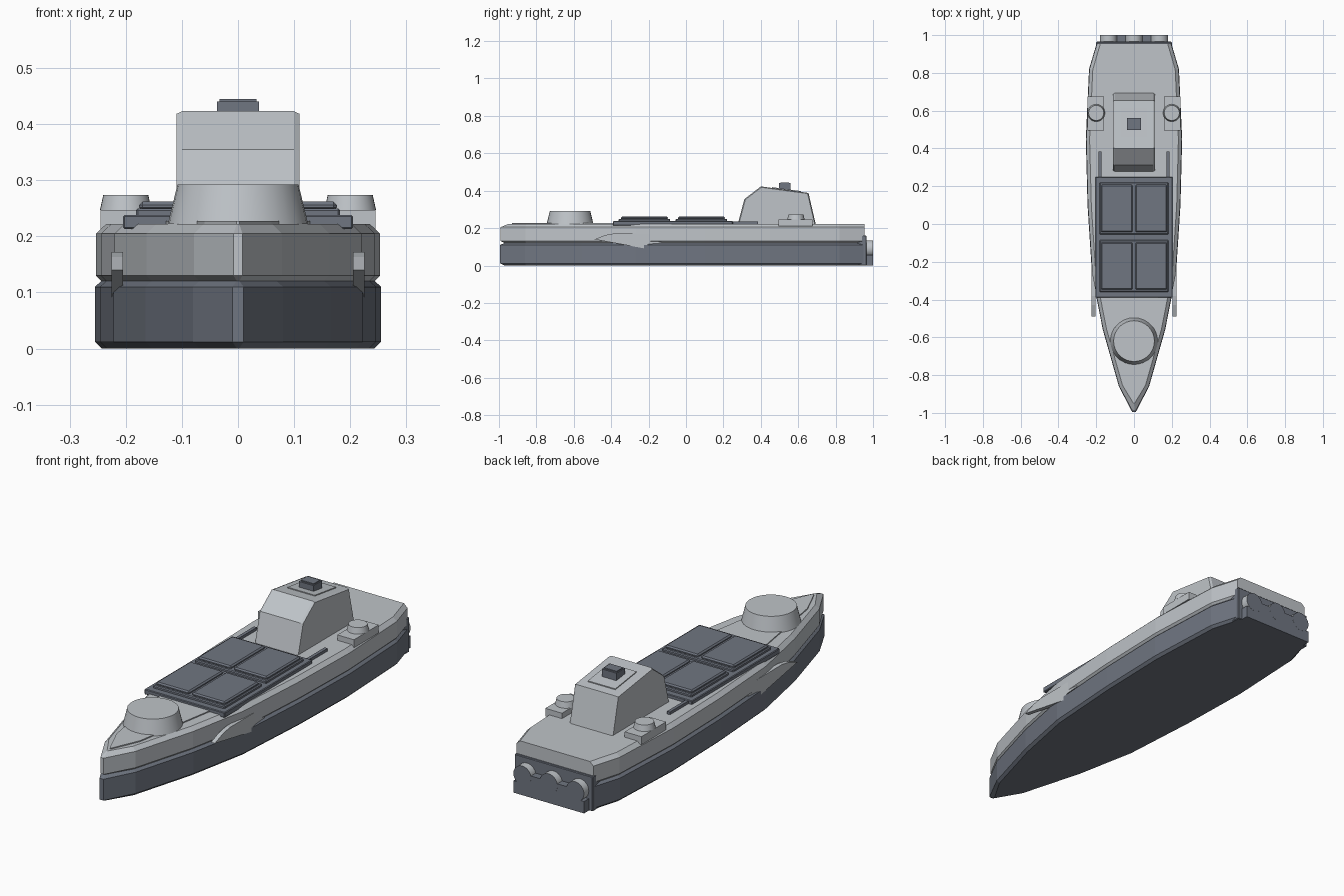
import bpy, bmesh, math
from mathutils import Vector

cube = bpy.data.objects.get("Cube")
if cube:
    bpy.data.objects.remove(cube, do_unlink=True)


def material(name, rgb):
    m = bpy.data.materials.new(name)
    m.use_nodes = True
    m.diffuse_color = (*rgb, 1)
    bsdf = next(n for n in m.node_tree.nodes if n.type == "BSDF_PRINCIPLED")
    bsdf.inputs["Base Color"].default_value = (*rgb, 1)
    return m


LIGHT = material("light grey paint", (0.52, 0.55, 0.58))
DARK = material("dark slate paint", (0.16, 0.18, 0.22))


def finish(name, bm, *mats):
    bmesh.ops.recalc_face_normals(bm, faces=bm.faces)
    mesh = bpy.data.meshes.new(name)
    bm.to_mesh(mesh)
    bm.free()
    ob = bpy.data.objects.new(name, mesh)
    for m in mats:
        mesh.materials.append(m)
    bpy.context.collection.objects.link(ob)
    return ob


def loft(name, rings, mat):
    """Skin a stack of closed rings and cap both ends."""
    bm = bmesh.new()
    loops = [[bm.verts.new(p) for p in ring] for ring in rings]
    n = len(loops[0])
    for a, b in zip(loops, loops[1:]):
        for i in range(n):
            j = (i + 1) % n
            bm.faces.new((a[i], a[j], b[j], b[i]))
    bm.faces.new(loops[0])
    bm.faces.new(loops[-1])
    return finish(name, bm, mat)


def box(name, x, y, z, mat, bevel=0):
    """Box from three (low, high) ranges, with optional bevelled edges."""
    bm = bmesh.new()
    bmesh.ops.create_cube(bm, size=1)
    for v in bm.verts:
        v.co = [(lo + hi) / 2 + c * (hi - lo) for c, (lo, hi) in zip(v.co, (x, y, z))]
    if bevel:
        bmesh.ops.bevel(bm, geom=bm.edges[:], offset=bevel, segments=1, affect="EDGES")
    return finish(name, bm, mat)


def drum(name, x, y, z0, z1, r0, r1, mat):
    """Upright tapered cylinder with a smooth side."""
    rings = [[(x + r * math.cos(a), y + r * math.sin(a), z)
              for a in (math.tau * i / 32 for i in range(32))]
             for r, z in ((r0, z0), (r1, z1))]
    return smooth(loft(name, rings, mat))


def smooth(ob):
    bpy.ops.object.select_all(action="DESELECT")
    ob.select_set(True)
    bpy.context.view_layer.objects.active = ob
    bpy.ops.object.shade_smooth_by_angle(angle=math.radians(35))
    return ob


def extrude_x(name, profile, x0, x1, mat):
    """Side profile of (y, z) points pushed from x0 to x1."""
    return loft(name, [[(x, y, z) for y, z in profile] for x in (x0, x1)], mat)


# Hull plan, right half from bow to stern
PLAN = [(0.01, -0.995), (0.08, -0.86), (0.165, -0.56), (0.222, -0.27), (0.246, 0.1),
        (0.255, 0.45), (0.238, 0.82), (0.198, 0.955)]


def hull_ring(z, inset):
    half = []
    for i, (x, y) in enumerate(PLAN):
        if i == 0:
            half.append((max(0.002, x - inset), y + 2.2 * inset))
        elif i == len(PLAN) - 1:
            half.append((x - inset, y))
        else:
            t = Vector(PLAN[i + 1]) - Vector(PLAN[i - 1])
            n = Vector((-t.y, t.x)).normalized()
            half.append((x + n.x * inset, y + n.y * inset))
    return [(x, y, z) for x, y in half] + [(-x, y, z) for x, y in reversed(half)]


loft("lower_hull", [hull_ring(z, d) for z, d in
                    ((0, 0.012), (0.012, 0), (0.11, 0), (0.121, 0.012))], DARK)
loft("upper_hull", [hull_ring(z, d) for z, d in
                    ((0.12, 0.012), (0.13, 0.002), (0.205, 0.002), (0.222, 0.02))], LIGHT)

# Thin raised deck panel at the bow
foredeck = [(0.003, -0.93), (0.06, -0.8), (0.13, -0.38)]
outline = foredeck + [(-x, y) for x, y in reversed(foredeck)]
loft("foredeck_plate", [[(x, y, z) for x, y in outline] for z in (0.215, 0.227)], LIGHT)

# Bow turret base
drum("bow_drum", 0, -0.62, 0.222, 0.292, 0.125, 0.108, LIGHT)

# Cargo platform with two trays of paired hatches
box("cargo_platform", (-0.205, 0.205), (-0.39, 0.25), (0.213, 0.238), DARK, 0.003)
for row, (y0, y1) in enumerate(((-0.36, -0.085), (-0.055, 0.22))):
    box(f"hatch_tray_{row + 1}", (-0.182, 0.182), (y0, y1), (0.23, 0.25), DARK, 0.004)
    for side, x0, x1 in (("right", -0.176, -0.007), ("left", 0.007, 0.176)):
        box(f"hatch_{row + 1}_{side}", (x0, x1), (y0 + 0.012, y1 - 0.012),
            (0.245, 0.262), DARK, 0.006)

# Bridge block, leaning faces and chamfered long edges
bridge = [(0.275, 0.215), (0.312, 0.355), (0.4, 0.423), (0.655, 0.388), (0.695, 0.215)]
cy, cz = 0.49, 0.3
inner = [(cy + (y - cy) * 0.97, cz + (z - cz) * 0.96) for y, z in bridge]
loft("bridge", [[(x, y, z) for y, z in prof] for x, prof in
                ((-0.11, inner), (-0.1, bridge), (0.1, bridge), (0.11, inner))], LIGHT)
roof = [(0.46, 0.41), (0.46, 0.419), (0.615, 0.398), (0.615, 0.39)]
extrude_x("bridge_roof_plate", roof, -0.07, 0.07, LIGHT)
box("roof_sensor", (-0.037, 0.037), (0.497, 0.56), (0.4, 0.44), DARK)
box("roof_sensor_cap", (-0.033, 0.033), (0.505, 0.552), (0.44, 0.445), DARK)

# Paired side fittings
fin = [(-0.49, 0.14), (-0.43, 0.163), (-0.38, 0.172), (-0.2, 0.172),
       (-0.13, 0.135), (-0.13, 0.12), (-0.2, 0.115), (-0.215, 0.09)]
for side, s in (("left", 1), ("right", -1)):
    extrude_x(f"hull_fin_{side}", fin, s * 0.205, s * 0.225, LIGHT)
    box(f"mount_pad_{side}", sorted((s * 0.16, s * 0.245)), (0.495, 0.675),
        (0.21, 0.247), LIGHT)
    drum(f"mount_drum_{side}", s * 0.2, 0.588, 0.247, 0.274, 0.046, 0.04, LIGHT)
    box(f"rear_rail_{side}", sorted((s * 0.173, s * 0.188)), (0.24, 0.385),
        (0.215, 0.235), DARK)

# Stern drive housing
box("stern_housing", (-0.2, 0.2), (0.88, 0.965), (0, 0.16), DARK, 0.003)
box("stern_lower_panel", (-0.18, 0.18), (0.95, 1.0), (0, 0.055), DARK)
box("stern_upper_panel", (-0.14, 0.14), (0.95, 1.0), (0.05, 0.1), DARK)

# Three drive nozzles: light rims and dark end caps
for i in (-1, 0, 1):
    bm = bmesh.new()
    bmesh.ops.create_cone(bm, cap_ends=True, segments=24, radius1=0.045,
                          radius2=0.045, depth=0.05)
    for f in bm.faces:
        f.material_index = int(abs(f.normal.z) > 0.9)
    for v in bm.verts:
        x, y, z = v.co
        v.co = (x + i * 0.135, 0.9755 - z, y + 0.09)
    smooth(finish(f"drive_nozzle_{i + 2}", bm, LIGHT, DARK))
